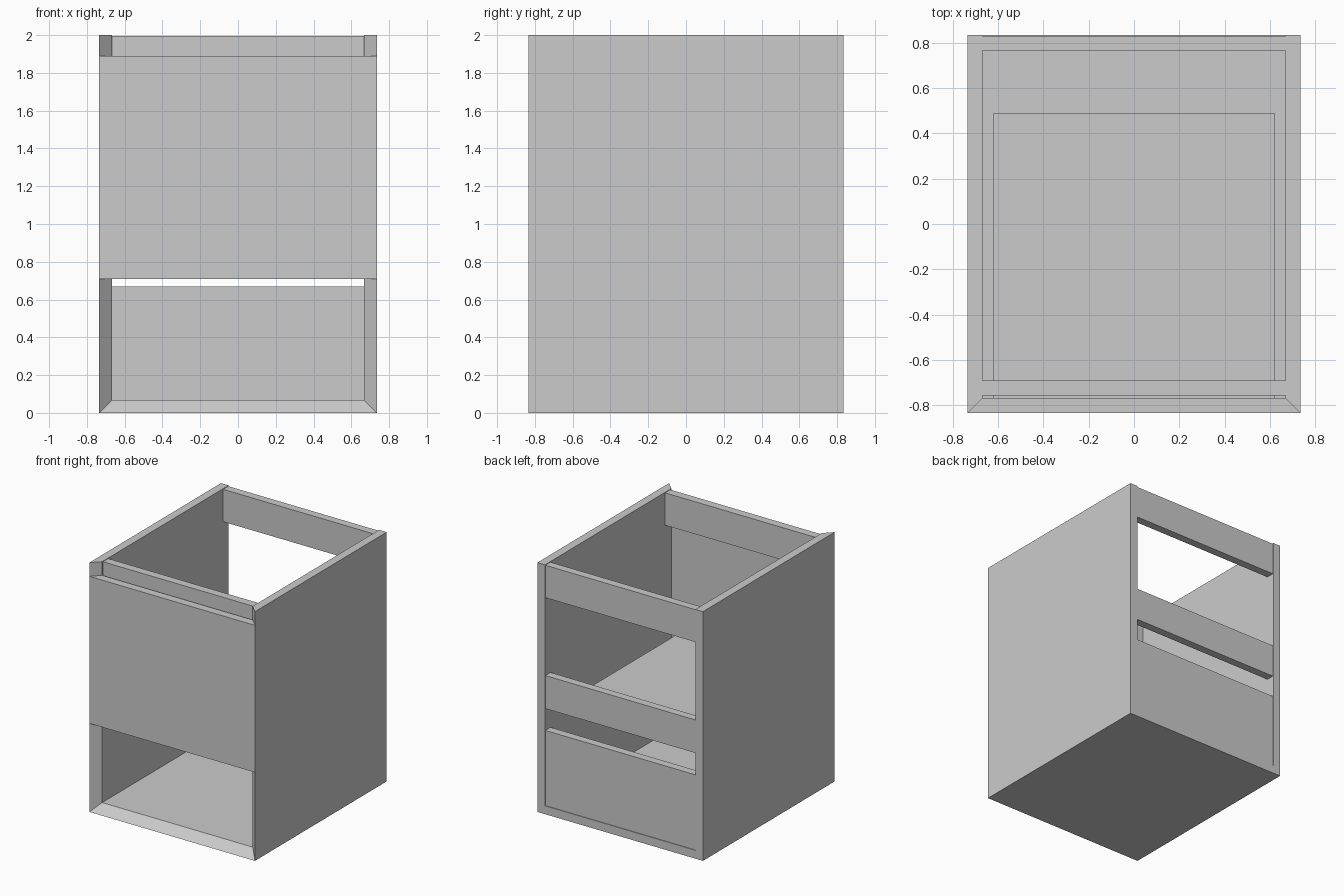
import bpy

if "Cube" in bpy.data.objects:
    bpy.data.objects.remove(bpy.data.objects["Cube"])

T = 0.067            # board thickness
W, D, H = 0.735, 0.835, 2.0
IN = W - T           # inner half width


def board(name, lo, hi, face=None, inset_lo=(0, 0, 0), inset_hi=(0, 0, 0)):
    """Box from lo to hi. face=(axis, 0|1) picks the inner face, which is
    pulled in by the insets to make 45 degree mitred edges."""
    verts = []
    for i in (0, 1):
        for j in (0, 1):
            for k in (0, 1):
                pick = (i, j, k)
                co = [hi[a] if pick[a] else lo[a] for a in range(3)]
                if face and pick[face[0]] == face[1]:
                    for a in range(3):
                        co[a] += -inset_hi[a] if pick[a] else inset_lo[a]
                verts.append(co)
    faces = [(0, 1, 3, 2), (4, 6, 7, 5), (0, 4, 5, 1),
             (2, 3, 7, 6), (0, 2, 6, 4), (1, 5, 7, 3)]
    me = bpy.data.meshes.new(name)
    me.from_pydata(verts, [], faces)
    ob = bpy.data.objects.new(name, me)
    bpy.context.collection.objects.link(ob)
    return ob


# side walls, mitred along the front and bottom edges
sides = board("side_walls", (IN, -D, 0), (W, D, H), (0, 0), inset_lo=(0, T, T))
mirror = sides.modifiers.new("mirror", 'MIRROR')
mirror.use_axis = (True, False, False)

# bottom board, mitred at the sides and front
board("bottom_board", (-W, -D, 0), (W, D, T), (2, 1),
      inset_lo=(T, T, 0), inset_hi=(T, 0, 0))

# drawer front, mitred into the side walls
board("drawer_front", (-W, -D, 0.71), (W, -D + T, 1.89), (1, 1),
      inset_lo=(T, 0, 0), inset_hi=(T, 0, 0))

# drawer floor behind the front
board("drawer_floor", (-0.62, -D + T, 0.775), (0.62, 0.49, 0.84))

# cross rails and lower back panel, set slightly in from the back edge
BACK0, BACK1 = 0.765, 0.83
board("front_top_rail", (-IN, -0.757, 1.735), (IN, -0.69, 1.995))
for name, z0, z1 in (("back_top_rail", 1.735, 1.995),
                     ("back_middle_rail", 0.845, 1.11),
                     ("back_lower_panel", T, 0.67)):
    board(name, (-IN, BACK0, z0), (IN, BACK1, z1))
